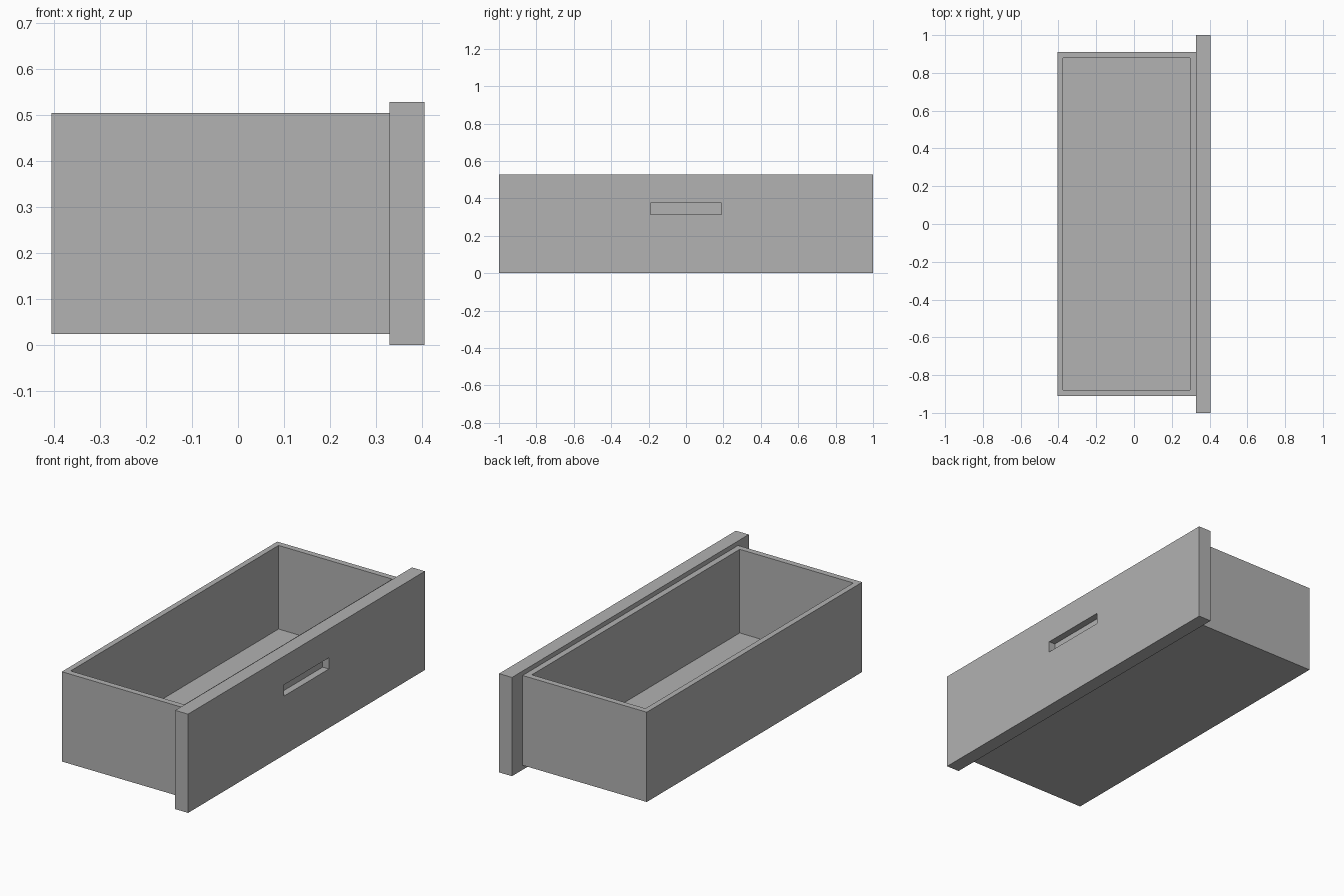
import bpy
import bmesh
from mathutils import Vector

cube = bpy.data.objects.get("Cube")
if cube:
    bpy.data.objects.remove(cube, do_unlink=True)

grey = bpy.data.materials.new("plain_grey")
grey.use_nodes = True
colour = (0.445, 0.445, 0.445, 1)
grey.diffuse_color = colour
grey.node_tree.nodes["Principled BSDF"].inputs["Base Color"].default_value = colour


def hollowed_box(name, low, high, hollow_low, hollow_high, opening):
    """Box with a rectangular hollow that opens on the side facing 'opening'."""
    low, high = Vector(low), Vector(high)
    hollow_low, hollow_high = Vector(hollow_low), Vector(hollow_high)
    opening = Vector(opening)
    bm = bmesh.new()
    bmesh.ops.create_cube(bm, size=1)
    for v in bm.verts:
        v.co = [high[i] if v.co[i] > 0 else low[i] for i in range(3)]
    bm.normal_update()
    face = max(bm.faces, key=lambda f: f.normal.dot(opening))
    centre = face.calc_center_median()

    # Rim of the opening
    bmesh.ops.inset_individual(bm, faces=[face], thickness=0.01)
    for v in face.verts:
        side = v.co - centre
        v.co = [v.co[i] if opening[i] else
                (hollow_high[i] if side[i] > 0 else hollow_low[i])
                for i in range(3)]

    # Push the inner face in to form the floor of the hollow
    floor = bmesh.ops.extrude_discrete_faces(bm, faces=[face])["faces"][0]
    for v in floor.verts:
        v.co = [hollow_low[i] if opening[i] else v.co[i] for i in range(3)]

    bmesh.ops.recalc_face_normals(bm, faces=bm.faces)
    mesh = bpy.data.meshes.new(name)
    bm.to_mesh(mesh)
    bm.free()
    mesh.materials.append(grey)
    obj = bpy.data.objects.new(name, mesh)
    bpy.context.collection.objects.link(obj)
    return obj


# Open tray with four walls and a floor
hollowed_box("drawer_tray", (-0.405, -0.91, 0.024), (0.329, 0.91, 0.504),
             (-0.375, -0.878, 0.057), (0.297, 0.878, 0.504), (0, 0, 1))

# Wide face panel with a shallow finger slot
hollowed_box("drawer_front", (0.329, -1, 0), (0.405, 1, 0.528),
             (0.368, -0.19, 0.315), (0.405, 0.19, 0.375), (1, 0, 0))
